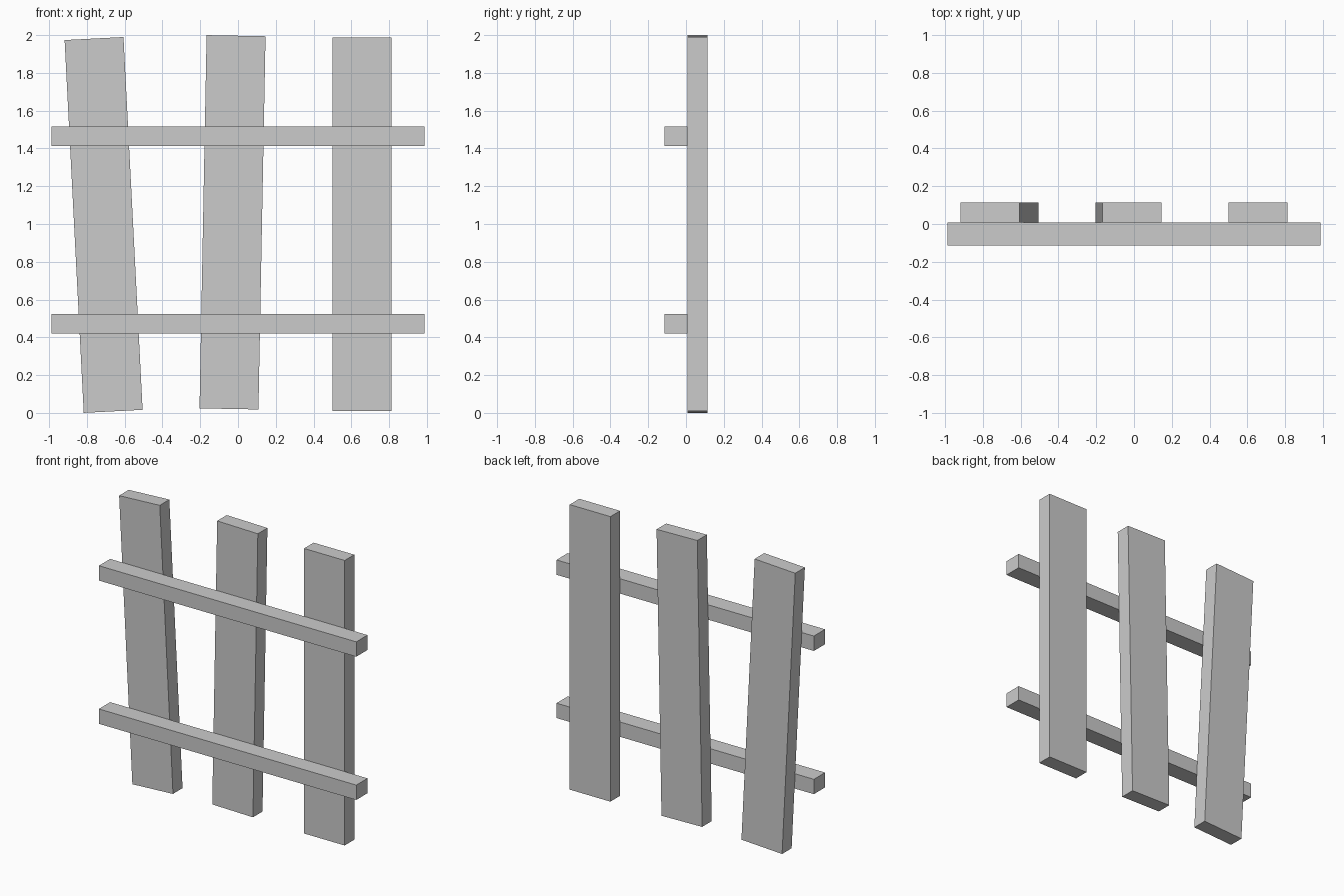
import bpy
from math import radians

if "Cube" in bpy.data.objects:
    bpy.data.objects.remove(bpy.data.objects["Cube"])


def board(name, size, loc, tilt=0.0):
    """Box of the given size, tilted in the fence plane."""
    bpy.ops.mesh.primitive_cube_add(size=1, location=loc, rotation=(0, radians(tilt), 0))
    ob = bpy.context.object
    ob.name = name
    ob.scale = size
    bpy.ops.object.transform_apply(location=False, rotation=False, scale=True)
    return ob


# Upright slats, two of them slightly crooked: x, z, tilt
slats = [("left", -0.7115, 0.995, -2.94),
         ("middle", -0.029, 1.009, 1.09),
         ("right", 0.656, 0.999, 0.0)]
for side, x, z, tilt in slats:
    board(side + "_slat", (0.312, 0.105, 1.976), (x, 0.0615, z), tilt)

# Horizontal rails on the front
for side, z in (("lower", 0.472), ("upper", 1.465)):
    board(side + "_rail", (1.974, 0.123, 0.103), (0, -0.0525, z))
